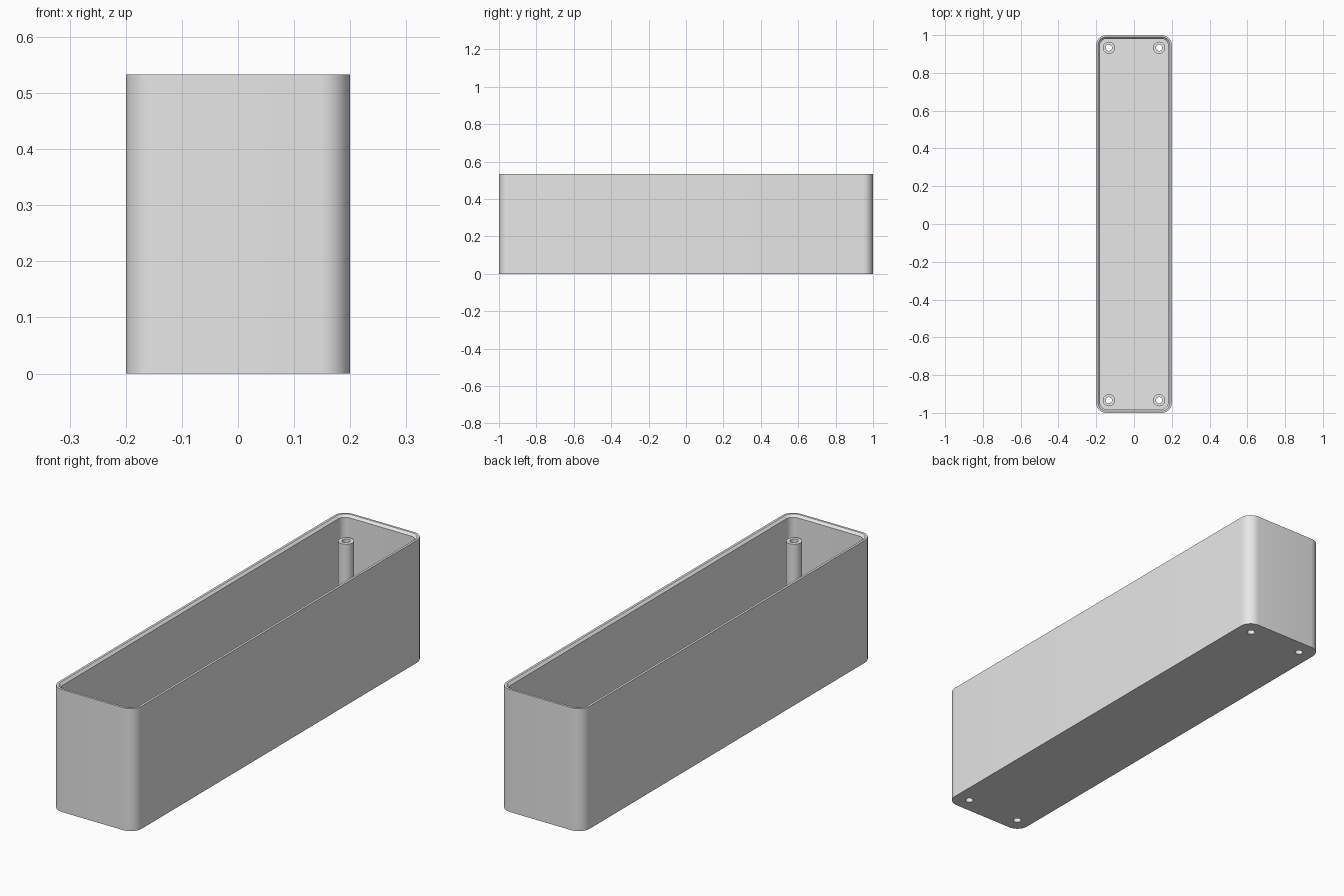
import bpy, bmesh, math

cube = bpy.data.objects.get("Cube")
if cube:
    bpy.data.objects.remove(cube, do_unlink=True)

HALF_X, HALF_Y, HEIGHT = 0.2, 1.0, 0.533
CORNER, WALL, LIP, FLOOR = 0.053, 0.02, 0.01, 0.022
POST_X, POST_Y, POST_TOP = 0.133, 0.933, 0.445
POST_R, HOLE_R = 0.032, 0.0165
POSTS = [(sx * POST_X, sy * POST_Y) for sx in (-1, 1) for sy in (-1, 1)]

grey = bpy.data.materials.new("plain_grey")
grey.use_nodes = True
grey.diffuse_color = (0.8, 0.8, 0.8, 1)
grey.node_tree.nodes["Principled BSDF"].inputs["Base Color"].default_value = (0.8, 0.8, 0.8, 1)


def ring(bm, points, z):
    """Closed loop of vertices and edges at height z."""
    verts = [bm.verts.new((x, y, z)) for x, y in points]
    for a, b in zip(verts, verts[1:] + verts[:1]):
        bm.edges.new((a, b))
    return verts


def circle(cx, cy, r, n=32):
    return [(cx + r * math.cos(math.tau * i / n), cy + r * math.sin(math.tau * i / n))
            for i in range(n)]


def rounded_rect(inset, steps=10):
    """Outline of the box, moved inwards by inset."""
    r = CORNER - inset
    cx, cy = HALF_X - CORNER, HALF_Y - CORNER
    points = []
    for k, (sx, sy) in enumerate([(1, 1), (-1, 1), (-1, -1), (1, -1)]):
        for i in range(steps + 1):
            a = math.pi / 2 * (k + i / steps)
            points.append((sx * cx + r * math.cos(a), sy * cy + r * math.sin(a)))
    return points


def bridge(bm, low, high):
    n = len(low)
    for i in range(n):
        j = (i + 1) % n
        bm.faces.new((low[i], low[j], high[j], high[i]))


def fill(bm, loops, up):
    """Flat face between an outline and the holes in it."""
    edges = [bm.edges.get((a, b)) for loop in loops
             for a, b in zip(loop, loop[1:] + loop[:1])]
    bmesh.ops.triangle_fill(bm, edges=edges, use_beauty=True, normal=(0, 0, up))


def finish(bm, name):
    bmesh.ops.recalc_face_normals(bm, faces=bm.faces)
    mesh = bpy.data.meshes.new(name)
    bm.to_mesh(mesh)
    bm.free()
    mesh.materials.append(grey)
    obj = bpy.data.objects.new(name, mesh)
    bpy.context.collection.objects.link(obj)
    bpy.ops.object.select_all(action="DESELECT")
    obj.select_set(True)
    bpy.context.view_layer.objects.active = obj
    bpy.ops.object.shade_smooth_by_angle(angle=math.radians(30))
    return obj


# Open box: outer wall, rim, bevelled lip, inner wall
bm = bmesh.new()
profile = [(0, 0), (0, HEIGHT), (LIP, HEIGHT), (WALL, HEIGHT - LIP), (WALL, FLOOR)]
loops = [ring(bm, rounded_rect(inset), z) for inset, z in profile]
for low, high in zip(loops, loops[1:]):
    bridge(bm, low, high)

# Floor slab with four through holes
under = [ring(bm, circle(x, y, HOLE_R), 0) for x, y in POSTS]
over = [ring(bm, circle(x, y, HOLE_R), FLOOR) for x, y in POSTS]
for low, high in zip(under, over):
    bridge(bm, low, high)
fill(bm, [loops[0]] + under, -1)
fill(bm, [loops[-1]] + over, 1)
finish(bm, "box_shell")

# Hollow screw posts in the corners
for (x, y), name in zip(POSTS, ("front_right", "back_right", "front_left", "back_left")):
    bm = bmesh.new()
    section = [(HOLE_R, FLOOR), (POST_R, FLOOR), (POST_R, POST_TOP), (HOLE_R, POST_TOP)]
    rings = [ring(bm, circle(x, y, r), z) for r, z in section]
    for low, high in zip(rings, rings[1:] + rings[:1]):
        bridge(bm, low, high)
    finish(bm, name + "_screw_post")
